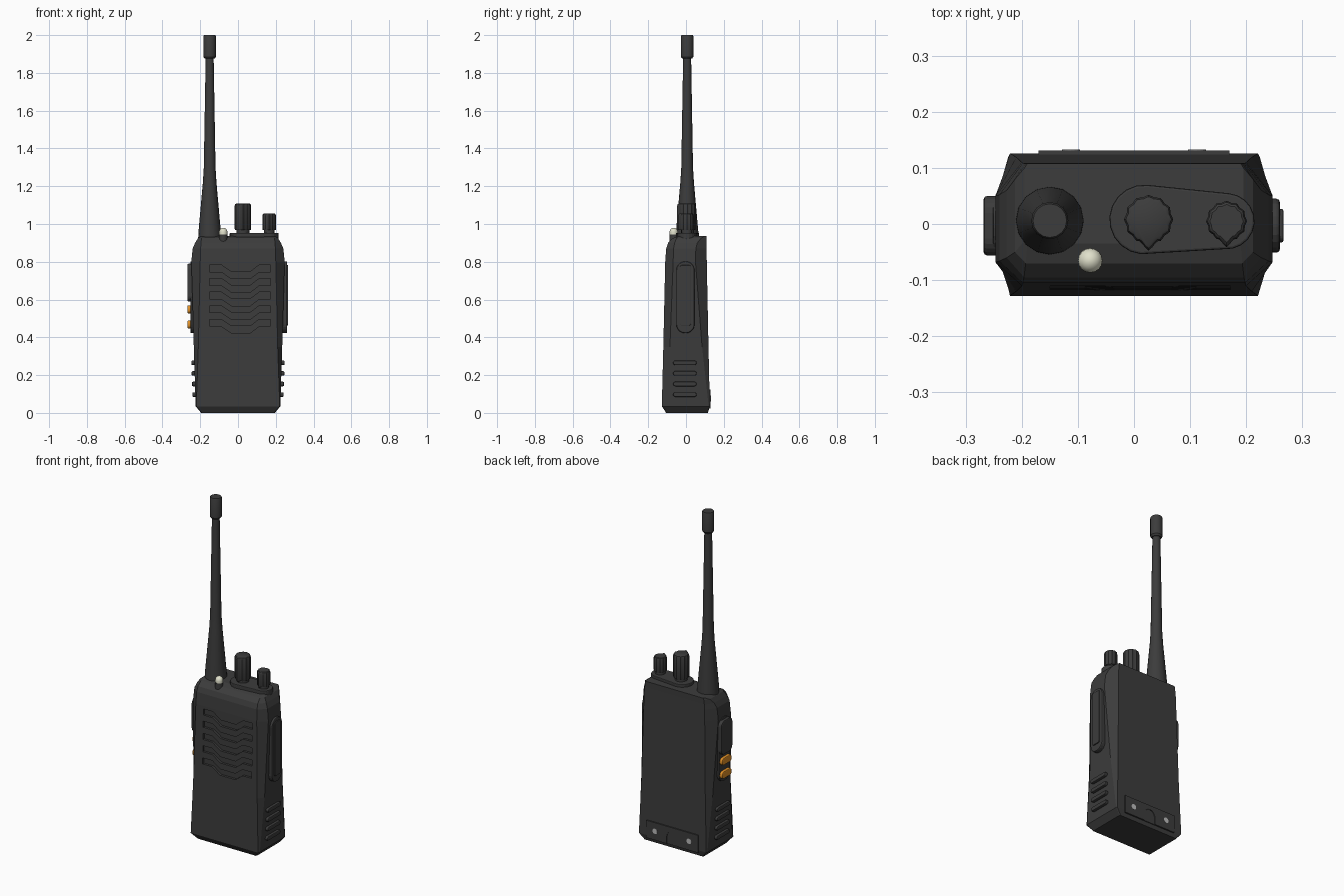
import bpy, bmesh, math
from mathutils import Vector

if "Cube" in bpy.data.objects:
    bpy.data.objects.remove(bpy.data.objects["Cube"])


def material(name, rgb):
    m = bpy.data.materials.new(name)
    m.diffuse_color = (*rgb, 1)
    m.use_nodes = True
    m.node_tree.nodes["Principled BSDF"].inputs["Base Color"].default_value = m.diffuse_color
    return m


DARK = material("dark_plastic", (0.045, 0.045, 0.045))
ORANGE = material("orange_rubber", (0.75, 0.28, 0.02))
CREAM = material("cream_lens", (0.75, 0.75, 0.6))
METAL = material("pale_metal", (0.5, 0.5, 0.5))


def loft(name, rings, mat=DARK, bevel=0, smooth=None):
    """Skin a list of equal-length rings and cap both ends."""
    bm = bmesh.new()
    vs = [[bm.verts.new(p) for p in ring] for ring in rings]
    n = len(vs[0])
    for a, b in zip(vs, vs[1:]):
        for i in range(n):
            j = (i + 1) % n
            bm.faces.new((a[i], a[j], b[j], b[i]))
    bm.faces.new(vs[0][::-1])
    bm.faces.new(vs[-1])
    bmesh.ops.recalc_face_normals(bm, faces=bm.faces)
    me = bpy.data.meshes.new(name)
    bm.to_mesh(me)
    bm.free()
    ob = bpy.data.objects.new(name, me)
    bpy.context.collection.objects.link(ob)
    me.materials.append(mat)
    if bevel:
        mod = ob.modifiers.new("bevel", 'BEVEL')
        mod.width, mod.segments, mod.limit_method = bevel, 2, 'ANGLE'
        mod.angle_limit = math.radians(50)
    if smooth:
        bpy.ops.object.select_all(action='DESELECT')
        ob.select_set(True)
        bpy.context.view_layer.objects.active = ob
        bpy.ops.object.shade_smooth_by_angle(angle=math.radians(smooth))
    return ob


def prism(name, pts, axis, a, b, **kw):
    """Extrude a 2D outline from a to b along an axis."""
    def place(u, v, w):
        return {'x': (w, u, v), 'y': (u, w, v), 'z': (u, v, w)}[axis]
    return loft(name, [[place(u, v, w) for u, v in pts] for w in (a, b)], **kw)


def rounded(cu, cv, hu, hv, r, seg=5):
    """Rounded rectangle outline."""
    pts = []
    for k, (su, sv) in enumerate(((1, 1), (-1, 1), (-1, -1), (1, -1))):
        for i in range(seg + 1):
            t = (k + i / seg) * math.pi / 2
            pts.append((cu + su * (hu - r) + r * math.cos(t), cv + sv * (hv - r) + r * math.sin(t)))
    return pts


def turned(name, x, y, profile, sides, **kw):
    """Lathe an (r, z) profile around a vertical axis."""
    return loft(name, [[(x + r * math.cos(i * math.tau / sides), y + r * math.sin(i * math.tau / sides), z)
                        for i in range(sides)] for r, z in profile], **kw)


def cut(ob, cutter):
    mod = ob.modifiers.new("cut", 'BOOLEAN')
    mod.operation, mod.solver, mod.object = 'DIFFERENCE', 'EXACT', cutter
    cutter.hide_render = True
    bpy.context.view_layer.objects.active = ob
    bpy.ops.object.modifier_apply(modifier=mod.name)
    bpy.data.objects.remove(cutter)


# Body: eight-sided sections (z, front half-width, side half-width, front, side front, side back, back)
sections = [(0, .19, .195, -.105, -.10, .112, .116),
            (.035, .221, .224, -.128, -.115, .12, .126),
            (.35, .21, .234, -.12, -.085, .085, .119),
            (.80, .20, .247, -.110, -.068, .05, .110),
            (.87, .198, .24, -.105, -.066, .052, .109),
            (.90, .196, .227, -.095, -.06, .06, .108),
            (.925, .193, .212, -.07, -.05, .08, .108),
            (.936, .19, .195, -.035, -.03, .10, .108)]
rings = []
for z, hf, hs, yf, sf, sb, yb in sections:
    half = [(hf, yf), (hs, sf), (hs, sb), (hf, yb)]
    rings.append([(x, y, z) for x, y in half] + [(-x, y, z) for x, y in half[::-1]])
body = loft("body", rings)

# Speaker slots: five stepped grooves in the front
for i in range(5):
    z = .783 - i * .072
    top = [(-.15, 0), (-.088, 0), (-.035, -.036), (.065, -.036), (.112, 0), (.172, 0)]
    outline = [(x, z + d) for x, d in top] + [(x, z + d - .036) for x, d in top[::-1]]
    face_y = -.11 - (.78 - z) * .022
    cut(body, prism("slot_cutter", outline, 'y', -.2, face_y + .012))

# Antenna with wider tip
turned("antenna", -.15, .006, [(.061, .91), (.06, .95), (.036, 1.22), (.031, 1.30), (.021, 1.89)], 16, smooth=30)
turned("antenna_tip", -.15, .006, [(.026, 1.875), (.033, 1.885), (.033, 1.993), (.030, 2.0)], 16, smooth=30)

# Knob plinth: tapered pill under both knobs
plinth = []
for cx, cy, r, start in ((.018, .008, .062, 85), (.165, .005, .05, 265)):
    for i in range(11):
        t = math.radians(start + i * 18)
        plinth.append((cx + r * math.cos(t), cy + r * math.sin(t)))
prism("knob_plinth", plinth, 'z', .92, .953, bevel=.004)

# Fluted knobs with a pointer towards the front
for name, x, y, r, top in (("volume_knob", .026, .008, .042, 1.108), ("channel_knob", .165, .005, .035, 1.055)):
    turned(name + "_collar", x, y, [(r * .8, .94), (r * .8, .98)], 20, smooth=30)
    outline = []
    for i in range(48):
        t = i * math.tau / 48
        away = abs(t - math.pi * 1.5)
        k = 1 + .04 * math.cos(12 * t)
        if away < .3:
            k = max(k, 1.32 - away * 1.0)
        outline.append((k * r * math.cos(t), k * r * math.sin(t)))
    loft(name, [[(x + u * s, y + v * s, z) for u, v in outline]
                for s, z in ((.95, .968), (1, .974), (1, top - .012), (.93, top - .003), (.82, top))], smooth=35)

# Status light
turned("light_socket", -.078, -.065, [(.022, .88), (.022, .945)], 16, smooth=30)
turned("status_light", -.078, -.065, [(.021, .935)] + [(.022 * math.cos(t), .957 + .023 * math.sin(t))
       for t in (0, .3, .6, .9, 1.2, 1.45)], 16, mat=CREAM, smooth=60)

# Right side: socket cover with a raised inner panel
prism("socket_cover", rounded(-.003, .612, .048, .19, .046), 'x', .21, .26, bevel=.006)
prism("socket_cover_panel", rounded(-.003, .622, .03, .16, .012), 'x', .25, .266, bevel=.003)

# Left side: button bed, talk button and two coloured buttons
prism("button_bed", rounded(-.003, .612, .05, .19, .046), 'x', -.251, -.21, bevel=.003)
prism("talk_button", rounded(-.003, .69, .053, .1, .03), 'x', -.268, -.22, bevel=.006)
for i, z in enumerate((.548, .468)):
    prism(f"side_button_{i + 1}", rounded(-.003, z, .045, .021, .018), 'x', -.268, -.22, mat=ORANGE, bevel=.005)

# Grip ribs on both sides
for side in (-1, 1):
    for i, z in enumerate((.265, .209, .153, .097)):
        x = side * (.226 + z * .03)
        prism(f"grip_rib_{'left' if side < 0 else 'right'}_{i + 1}", rounded(-.006, z, .062, .012, .0115),
              'x', x - side * .02, x + side * .013, bevel=.005)

# Battery contact plate on the back with a central notch and two contacts
plate = prism("contact_plate", [(-.17, .022), (.17, .022), (.17, .125), (-.17, .125)], 'y', .11, .131)
arch = [(.035, .0), (.035, .065)] + [(.035 * math.cos(t * math.pi / 8), .065 + .035 * math.sin(t * math.pi / 8))
                                     for t in range(1, 8)] + [(-.035, .065), (-.035, .0)]
cut(plate, prism("notch_cutter", arch, 'y', .127, .2))
for side in (-1, 1):
    disc = [(side * .112 + .016 * math.cos(i * math.tau / 16), .075 + .016 * math.sin(i * math.tau / 16))
            for i in range(16)]
    prism(f"contact_{'left' if side < 0 else 'right'}", disc, 'y', .12, .1325, mat=METAL)
